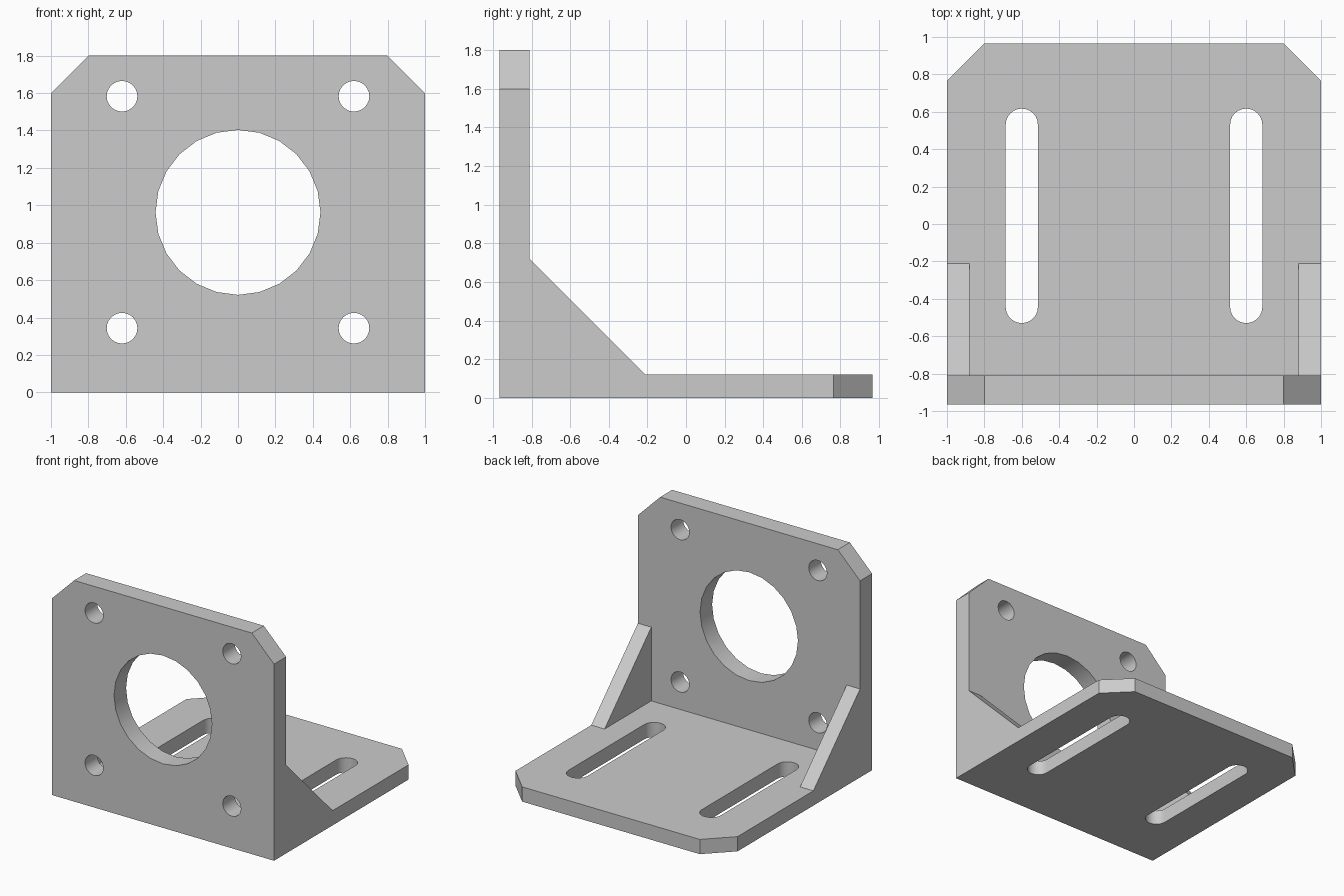
import bpy
import bmesh
from math import cos, sin, pi
from mathutils import Vector

cube = bpy.data.objects.get("Cube")
if cube:
    bpy.data.objects.remove(cube)

HALF, DEPTH, HEIGHT = 1.0, 0.965, 1.8
PLATE_BACK, BASE_TOP = -0.81, 0.12
GUSSET, GUSSET_IN, CHAMFER = 0.6, 0.88, 0.2

grey = bpy.data.materials.new("plain_grey")
grey.use_nodes = True
grey.diffuse_color = (0.6, 0.6, 0.6, 1)
grey.node_tree.nodes["Principled BSDF"].inputs["Base Color"].default_value = (0.6, 0.6, 0.6, 1)


def prism(name, points, depth):
    """Extrude a closed outline of 3D points along a vector."""
    bm = bmesh.new()
    face = bm.faces.new([bm.verts.new(p) for p in points])
    grown = bmesh.ops.extrude_face_region(bm, geom=[face])["geom"]
    verts = [v for v in grown if isinstance(v, bmesh.types.BMVert)]
    bmesh.ops.translate(bm, verts=verts, vec=Vector(depth))
    bmesh.ops.recalc_face_normals(bm, faces=bm.faces)
    mesh = bpy.data.meshes.new(name)
    bm.to_mesh(mesh)
    bm.free()
    mesh.materials.append(grey)
    obj = bpy.data.objects.new(name, mesh)
    bpy.context.collection.objects.link(obj)
    return obj


def cut(body, cutter):
    """Subtract a cutter from the body and discard it."""
    cutter.hide_render = True
    mod = body.modifiers.new("cut", "BOOLEAN")
    mod.operation, mod.solver, mod.object = "DIFFERENCE", "EXACT", cutter
    bpy.context.view_layer.objects.active = body
    bpy.ops.object.modifier_apply(modifier=mod.name)
    bpy.data.objects.remove(cutter)


def drill_plate(body, x, z, r):
    """Round hole through the upright plate."""
    ring = [(x + r * cos(i * pi / 12), -1.1, z + r * sin(i * pi / 12)) for i in range(24)]
    cut(body, prism("hole_cutter", ring, (0, 0.5, 0)))


def slot_base(body, x, y0, y1, r):
    """Round-ended slot through the base."""
    ends = [(y1 - r, 0), (y0 + r, pi)]
    ring = [(x + r * cos(a + i * pi / 12), y + r * sin(a + i * pi / 12), -0.1)
            for y, a in ends for i in range(13)]
    cut(body, prism("slot_cutter", ring, (0, 0, 0.4)))


# Side profile with the sloping brace, extruded across the width
profile = [(-DEPTH, 0), (DEPTH, 0), (DEPTH, BASE_TOP), (PLATE_BACK + GUSSET, BASE_TOP),
           (PLATE_BACK, BASE_TOP + GUSSET), (PLATE_BACK, HEIGHT), (-DEPTH, HEIGHT)]
bracket = prism("angle_bracket", [(-HALF, y, z) for y, z in profile], (2 * HALF, 0, 0))

# Pocket that leaves a thin triangular gusset on each side
pocket = [(-GUSSET_IN, PLATE_BACK), (GUSSET_IN, PLATE_BACK), (GUSSET_IN, 0.2), (-GUSSET_IN, 0.2)]
cut(bracket, prism("pocket_cutter", [(x, y, BASE_TOP) for x, y in pocket], (0, 0, 1)))

# Clipped corners on the plate top and the base back
e = 0.1
for s in (-1, 1):
    corner = [(-CHAMFER - e, e), (e, -CHAMFER - e), (e, e)]
    cut(bracket, prism("plate_corner", [(s * (HALF + a), -1.1, HEIGHT + b) for a, b in corner], (0, 0.5, 0)))
    cut(bracket, prism("base_corner", [(s * (HALF + a), DEPTH + b, -0.1) for a, b in corner], (0, 0, 0.4)))

# Motor opening, bolt holes and adjustment slots
drill_plate(bracket, 0, 0.962, 0.441)
for s in (-1, 1):
    for z in (0.343, 1.583):
        drill_plate(bracket, s * 0.62, z, 0.082)
    slot_base(bracket, s * 0.6, -0.53, 0.617, 0.086)

# Smooth bores, crisp edges
bpy.ops.object.select_all(action="DESELECT")
bracket.select_set(True)
bpy.context.view_layer.objects.active = bracket
bpy.ops.object.shade_smooth_by_angle(angle=pi / 6)
